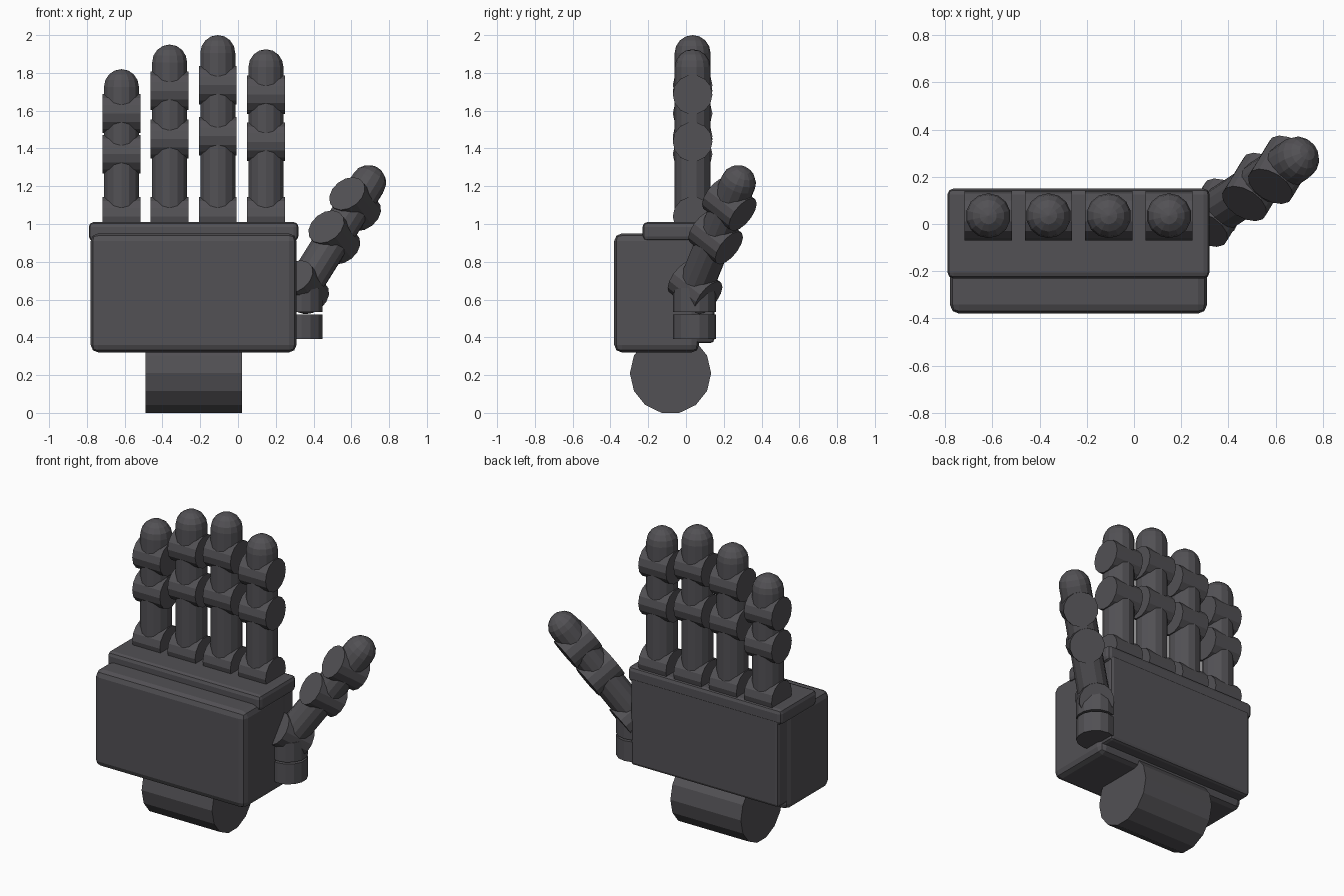
import bpy, bmesh
from mathutils import Matrix, Vector

if "Cube" in bpy.data.objects:
    bpy.data.objects.remove(bpy.data.objects["Cube"])

metal = bpy.data.materials.new("dark_grey_metal")
metal.use_nodes = True
color = (0.085, 0.082, 0.09, 1)
metal.diffuse_color = color
metal.node_tree.nodes["Principled BSDF"].inputs["Base Color"].default_value = color

SIDES = 14
JOINT_R, JOINT_LEN, BONE_R = 0.105, 0.2, 0.095


def make_object(name, bm):
    mesh = bpy.data.meshes.new(name)
    bm.to_mesh(mesh)
    bm.free()
    mesh.materials.append(metal)
    obj = bpy.data.objects.new(name, mesh)
    bpy.context.collection.objects.link(obj)
    return obj


def frame(center, axis, side):
    """Matrix whose z follows axis and whose y follows side."""
    z = axis.normalized()
    y = (side - side.dot(z) * z).normalized()
    m = Matrix((y.cross(z), y, z)).transposed().to_4x4()
    m.translation = center
    return m


def cylinder(name, start, end, radius, side):
    start, end = Vector(start), Vector(end)
    bm = bmesh.new()
    bmesh.ops.create_cone(bm, cap_ends=True, segments=SIDES, radius1=radius,
                          radius2=radius, depth=(end - start).length,
                          matrix=frame((start + end) / 2, end - start, Vector(side)))
    return make_object(name, bm)


def block(name, low, high, bevel):
    low, high = Vector(low), Vector(high)
    bm = bmesh.new()
    bmesh.ops.create_cube(bm, size=1, matrix=Matrix.Translation((low + high) / 2)
                          @ Matrix.Diagonal((*(high - low), 1)))
    obj = make_object(name, bm)
    mod = obj.modifiers.new("rounded_edges", "BEVEL")
    mod.width, mod.segments = bevel, 2
    return obj


def finger(name, base, direction, axis, lengths):
    """Three hinge drums joined by bones, ending in a domed tip."""
    base, d, a = Vector(base), Vector(direction).normalized(), Vector(axis)
    a = (a - a.dot(d) * d).normalized()
    side = d.cross(a)
    points = [base + d * length for length in (0, *lengths)]
    for i, label in enumerate(("base", "middle", "end")):
        p = points[i]
        cylinder(f"{name}_{label}_joint", p - a * JOINT_LEN / 2,
                 p + a * JOINT_LEN / 2, JOINT_R, side)
        cylinder(f"{name}_{label}_bone", p, points[i + 1], BONE_R, side)
    bm = bmesh.new()
    bmesh.ops.create_uvsphere(bm, u_segments=SIDES, v_segments=8, radius=BONE_R,
                              matrix=frame(points[3], d, side))
    make_object(f"{name}_tip", bm)


# Palm and wrist
block("palm", (-0.78, -0.38, 0.32), (0.31, 0.07, 0.95), 0.04)
block("back_of_hand", (-0.77, 0.0, 0.37), (0.30, 0.15, 0.95), 0.02)
block("knuckle_plate", (-0.79, -0.23, 0.91), (0.32, 0.15, 1.01), 0.025)
cylinder("wrist", (-0.49, -0.082, 0.21), (0.02, -0.082, 0.21), 0.215, (0, 1, 0))

# Four upright fingers: distances along each to its joints and tip centre
fingers = {
    "little_finger": (0.33, 0.545, 0.685),
    "ring_finger": (0.41, 0.665, 0.815),
    "middle_finger": (0.425, 0.695, 0.865),
    "index_finger": (0.395, 0.645, 0.79),
}
for i, (name, lengths) in enumerate(fingers.items()):
    finger(name, (-0.617 + 0.255 * i, 0.035, 1.04), (0, 0, 1), (1, 0, 0), lengths)

# Thumb and its two-piece swivel
cylinder("thumb_swivel_lower", (0.335, 0.045, 0.39), (0.335, 0.045, 0.522), 0.115, (0, 1, 0))
cylinder("thumb_swivel_upper", (0.335, 0.045, 0.534), (0.335, 0.045, 0.66), 0.115, (0, 1, 0))
finger("thumb", (0.345, 0.048, 0.665), (0.5, 0.33, 0.8), (-0.42, -0.7, 0.57),
       (0.33, 0.55, 0.69))
